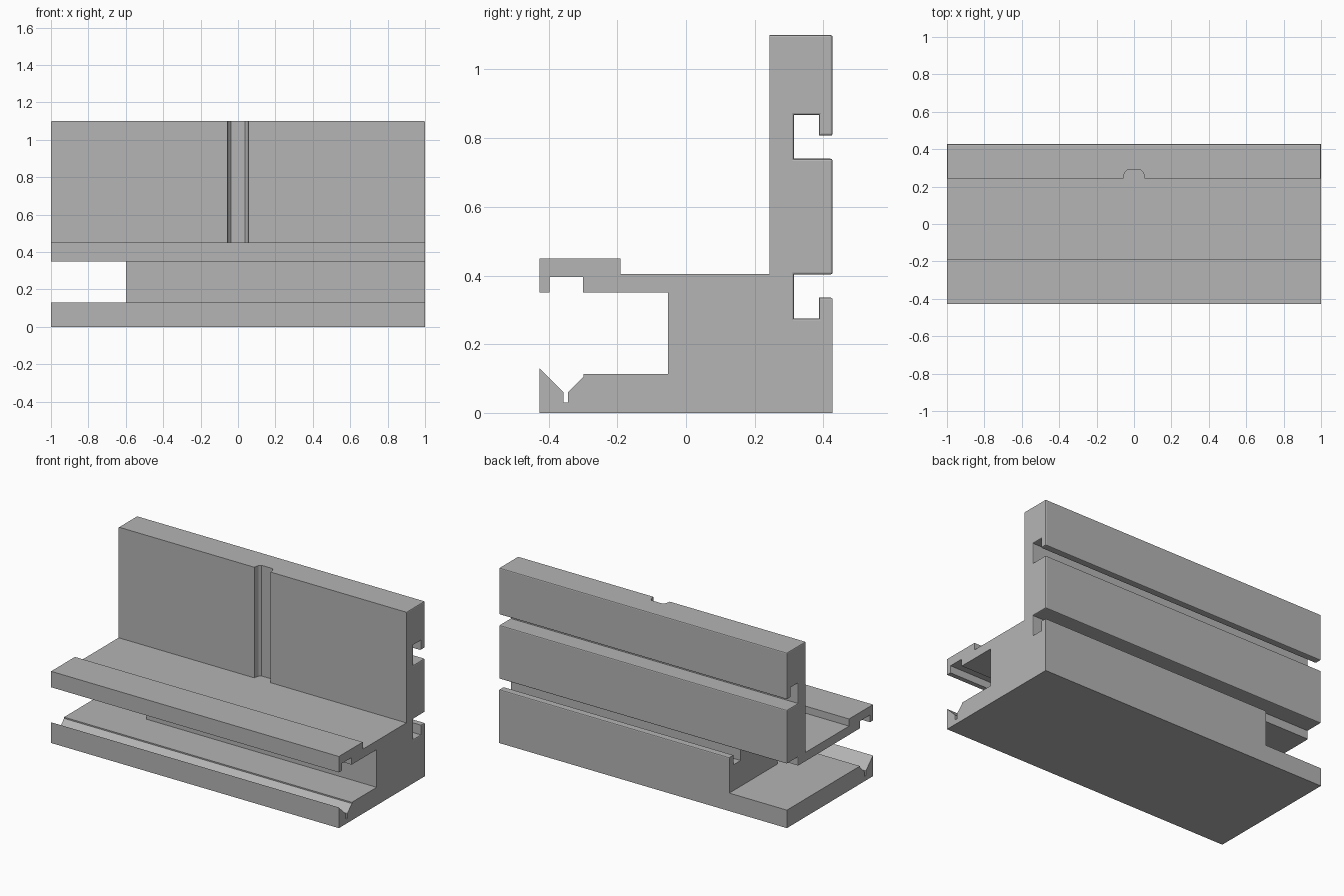
import bpy
import bmesh
from mathutils import Vector

cube = bpy.data.objects.get("Cube")
if cube:
    bpy.data.objects.remove(cube, do_unlink=True)

grey = bpy.data.materials.new("plain grey")
grey.use_nodes = True
colour = (0.46, 0.46, 0.46, 1)
grey.diffuse_color = colour
grey.node_tree.nodes["Principled BSDF"].inputs["Base Color"].default_value = colour


def prism(name, points, offset, bevel_rule=None, width=0.006):
    """Extrude a closed outline along offset, softening the edges the rule picks."""
    bm = bmesh.new()
    face = bm.faces.new([bm.verts.new(p) for p in points])
    grown = bmesh.ops.extrude_face_region(bm, geom=[face])["geom"]
    moved = [v for v in grown if isinstance(v, bmesh.types.BMVert)]
    bmesh.ops.translate(bm, verts=moved, vec=Vector(offset))
    if face.is_valid and len(face.verts) and not any(len(e.link_faces) == 2 for e in face.edges):
        bm.faces.new([v for v in face.verts])
    bmesh.ops.recalc_face_normals(bm, faces=bm.faces)
    if bevel_rule:
        picked = [e for e in bm.edges if bevel_rule(e)]
        bmesh.ops.bevel(bm, geom=picked, offset=width, segments=2,
                        profile=0.5, affect='EDGES', clamp_overlap=True)
    mesh = bpy.data.meshes.new(name)
    bm.to_mesh(mesh)
    bm.free()
    mesh.materials.append(grey)
    obj = bpy.data.objects.new(name, mesh)
    bpy.context.collection.objects.link(obj)
    return obj


def cut(target, cutter):
    mod = target.modifiers.new(cutter.name, 'BOOLEAN')
    mod.operation = 'DIFFERENCE'
    mod.solver = 'EXACT'
    mod.object = cutter
    cutter.hide_render = True
    cutter.hide_set(True)
    cutter.display_type = 'WIRE'


# Side outline (y, z): base with vee groove, open channel, ledge, upright wall
front, back = -0.427, 0.427
base = [(back, 0), (front, 0), (front, 0.13), (-0.357, 0.06), (-0.357, 0.03),
        (-0.343, 0.03), (-0.343, 0.06), (-0.298, 0.105), (-0.298, 0.113)]
channel = [(-0.052, 0.113), (-0.052, 0.35), (-0.3, 0.35), (-0.3, 0.395),
           (-0.398, 0.395), (-0.398, 0.35), (front, 0.35)]
ledge = [(front, 0.45), (-0.19, 0.45), (-0.19, 0.405), (0.243, 0.405)]
wall = [(0.243, 1.1), (back, 1.1)]
# Hooked slots in the back face
upper_slot = [(back, 0.807), (0.387, 0.807), (0.387, 0.867), (0.315, 0.867),
              (0.315, 0.74), (back, 0.74)]
lower_slot = [(back, 0.403), (0.315, 0.403), (0.315, 0.275), (0.387, 0.275),
              (0.387, 0.336), (back, 0.336)]
outline = base + channel + ledge + wall + upper_slot + lower_slot


def soft_edge(edge):
    """Long back corners, and the end edges around the slots and wall top."""
    a, b = (v.co for v in edge.verts)
    if abs(a.x - b.x) > 1:
        return a.y > 0.42 and a.z > 0.3
    return min(a.z, b.z) > 0.27 and (min(a.y, b.y) > 0.3 or min(a.z, b.z) > 1)


body = prism("bracket_body", [(-1, y, z) for y, z in outline], (2, 0, 0), soft_edge)

# Vertical groove down the front of the wall
half = [(0.057, 0.23), (0.057, 0.248), (0.05, 0.275), (0.038, 0.288)]
groove = half + [(-x, y) for x, y in reversed(half)]
cut(body, prism("wall_groove_cutter", [(x, y, 0.405) for x, y in groove], (0, 0, 1)))

# Square opening through the web at the right end
opening = [(-0.1, 0.113), (0.6, 0.113), (0.6, 0.35), (-0.1, 0.35)]
cut(body, prism("end_opening_cutter", [(-1.1, y, z) for y, z in opening], (0.5, 0, 0)))

# Bake the cuts into the body
bpy.context.view_layer.update()
depsgraph = bpy.context.evaluated_depsgraph_get()
finished = bpy.data.meshes.new_from_object(body.evaluated_get(depsgraph))
body.modifiers.clear()
body.data = finished
for name in ("wall_groove_cutter", "end_opening_cutter"):
    bpy.data.objects.remove(bpy.data.objects[name], do_unlink=True)
